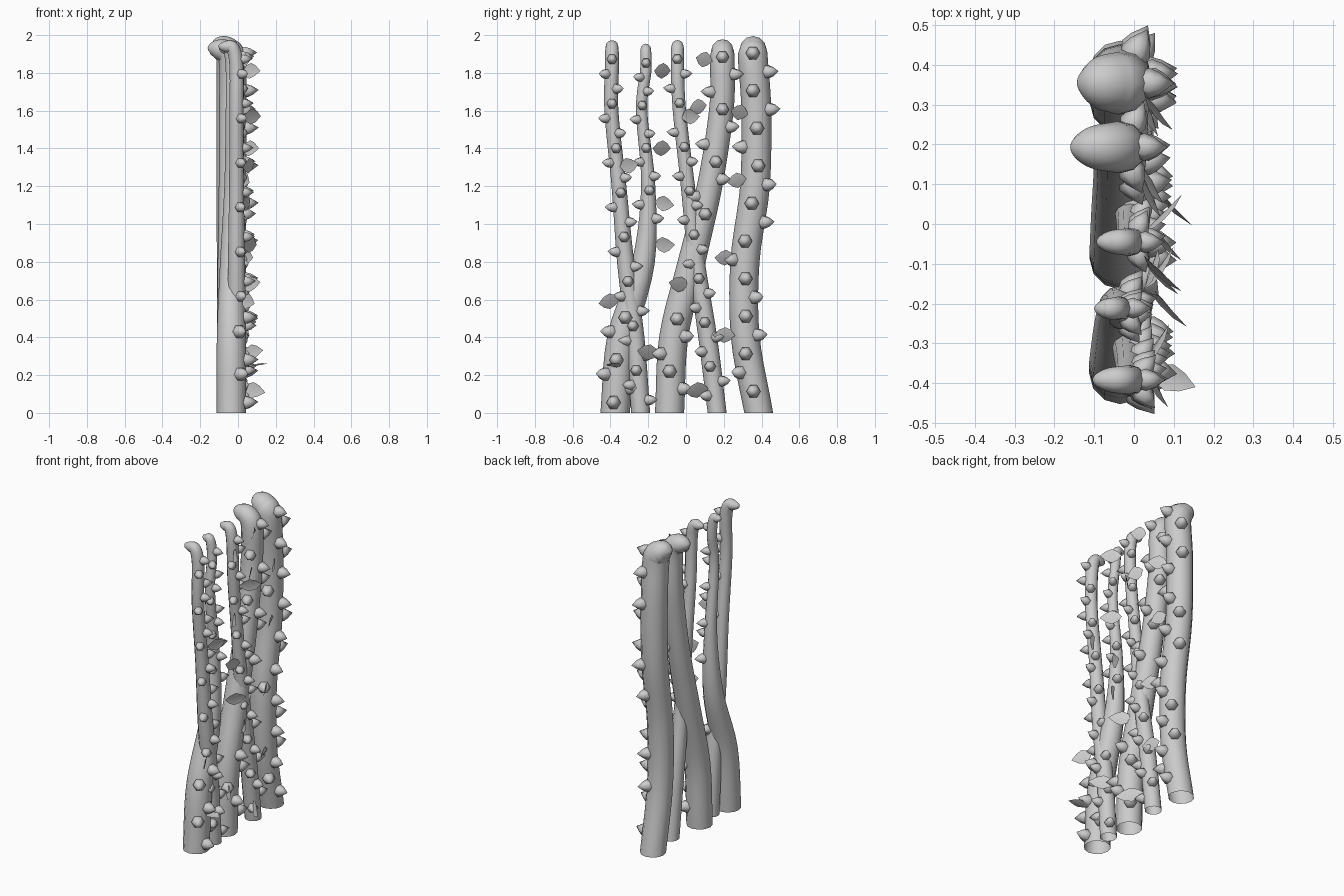
import bpy, bmesh, math
from mathutils import Vector

if "Cube" in bpy.data.objects:
    bpy.data.objects.remove(bpy.data.objects["Cube"])

SIDES = 12
UP = Vector((0, 0, 1))


def finish(bm, name, angle):
    bmesh.ops.recalc_face_normals(bm, faces=bm.faces[:])
    me = bpy.data.meshes.new(name)
    bm.to_mesh(me)
    bm.free()
    ob = bpy.data.objects.new(name, me)
    bpy.context.collection.objects.link(ob)
    bpy.ops.object.select_all(action='DESELECT')
    ob.select_set(True)
    bpy.context.view_layer.objects.active = ob
    bpy.ops.object.shade_smooth_by_angle(angle=math.radians(angle))


def smooth_path(v, steps=5):
    """Catmull-Rom through (x, y, z, radius) points."""
    v = [2 * v[0] - v[1]] + v + [2 * v[-1] - v[-2]]
    out = []
    for i in range(1, len(v) - 2):
        a, b, c, d = v[i - 1:i + 3]
        for k in range(steps):
            t = k / steps
            out.append(0.5 * (2 * b + (c - a) * t + (2 * a - 5 * b + 4 * c - d) * t * t
                              + (3 * b - a - 3 * c + d) * t ** 3))
    return out + [v[-2]]


def skin(bm, rings, tip):
    """Join the rings and close to a point; the foot stays open."""
    n = len(rings[0])
    for k in range(n):
        j = (k + 1) % n
        for a, b in zip(rings, rings[1:]):
            bm.faces.new((a[k], a[j], b[j], b[k]))
        bm.faces.new((rings[-1][k], rings[-1][j], tip))


def ring(bm, c, u, w, r, n):
    return [bm.verts.new(c + r * (u * math.cos(a) + w * math.sin(a)))
            for a in (2 * math.pi * k / n for k in range(n))]


def tube(bm, path):
    rings = []
    for i, p in enumerate(path[:-1]):
        t = (path[i + 1] - path[i - 1]).to_3d().normalized() if i else UP
        n = Vector((0, 1, 0))
        n = (n - t * n.dot(t)).normalized()
        rings.append(ring(bm, p.to_3d(), n, t.cross(n), p[3], SIDES))
    skin(bm, rings, bm.verts.new(path[-1].to_3d()))


def thorn(bm, base, d, length, rad):
    """Six-sided bulging spike."""
    d = d.normalized()
    u = d.cross(UP).normalized()
    rings = [ring(bm, base + d * h * length, u, u.cross(d), rad * s, 6)
             for h, s in ((-.15, .8), (.15, 1), (.5, .72))]
    skin(bm, rings, bm.verts.new(base + d * length))


def leaf(bm, a, d, width, side):
    """Pointed leaf blade, slightly folded along the midrib."""
    w = (side - d * side.dot(d) / d.length_squared).normalized()
    n = d.normalized().cross(w) * .006
    mid = [bm.verts.new(a + d * t) for t in (0, .2, .45, .72, 1)]
    for s in (1, -1):
        e = [bm.verts.new(m.co + w * s * width * h + n)
             for m, h in zip(mid[1:4], (.33, .5, .35))]
        bm.faces.new((mid[0], mid[1], e[0]))
        bm.faces.new((mid[1], mid[2], e[1], e[0]))
        bm.faces.new((mid[2], mid[3], e[2], e[1]))
        bm.faces.new((mid[3], mid[4], e[2]))


def centre(path, z):
    """Point and radius of a stem at height z."""
    for a, b in zip(path, path[1:]):
        if a.z <= z <= b.z:
            return a.lerp(b, (z - a.z) / (b.z - a.z))


def stem(name, ys, r0, r1, x, top, hook, cycle, behind):
    # body: y given every 0.4 of height, radius eased from r0 to r1
    pts = []
    for i, y in enumerate(ys[:-1]):
        t = max(0, min(1, (i * .4 - .3) / 1.2))
        pts.append(Vector((x, y, i * .4, r0 + (r1 - r0) * t * t * (3 - 2 * t))))
    # backward hook with a rounded tip
    for f, drop, s in ((0, .14, 1), (.2, 1.1 * r1, .95), (.6, .85 * r1, .8),
                       (.9, .85 * r1, .42), (1, .9 * r1, 0)):
        pts.append(Vector((x - f * hook, ys[-1], top - drop, r1 * s)))
    path = smooth_path(pts)
    bm = bmesh.new()
    tube(bm, path)
    finish(bm, name, 50)

    # thorns cycle front / right / left down the exposed side
    bm = bmesh.new()
    z, i = top - .1, 0
    while z > .04:
        if not (behind and .55 < z < 1.0):
            c = centre(path, z)
            deg = {'f': 0, 'r': 56, 'l': -56}[cycle[i % len(cycle)]]
            a = math.radians(deg + 9 * math.sin(i * 2.3))
            d = Vector((math.cos(a), math.sin(a), .06))
            thorn(bm, c.to_3d() + d * c[3] * .9, d, .043 + .4 * c[3], .019 + .25 * c[3])
        z -= .06 + .5 * r1
        i += 1
    finish(bm, name + "_thorns", 65)


# Thick and tapered stems stand behind, two thin stems cross in front
stem("thick_outer_stem", (.385, .314, .312, .365, .372, .355),
     .076, .079, -.035, 2.0, .105, "frfrfl", False)
stem("thick_inner_stem", (-.087, -.065, .03, .125, .187, .193),
     .077, .065, -.035, 1.98, .125, "frl", True)
stem("thin_middle_stem", (.165, .115, .055, .01, -.035, -.045),
     .05, .035, -.008, 1.97, .087, "frl", False)
stem("thin_outer_stem", (-.24, -.27, -.32, -.355, -.395, -.392),
     .05, .037, -.008, 1.97, .097, "flr", False)
stem("tapered_stem", (-.375, -.34, -.225, -.2, -.235, -.213),
     .078, .03, -.035, 1.95, .065, "flr", True)

# Leaves grow sideways out of the stems: those to the left, then those to the right
LEFT = ((-.08, 1.81), (.14, 1.86), (.11, 1.63), (-.08, 1.4), (.33, 1.58), (.32, 1.24),
        (.26, .82), (.02, .67), (-.35, .6), (.26, .41), (-.14, .31), (.12, .13))
RIGHT = ((-.02, 1.57), (-.35, 1.3), (-.165, 1.12), (-.165, .89))
bm = bmesh.new()
for group, sign in ((LEFT, -1), (RIGHT, 1)):
    for i, (y, z) in enumerate(group):
        length = .125 - .02 * z
        out = .065 + .03 * math.sin(i * 1.9 + z) + (.03 if z < .35 else 0)
        d = Vector((out, sign * length, .025 * math.sin(i * 2.1)))
        leaf(bm, Vector((.025, y, z)), d, .085, Vector((.25, 0, 1)))
# one leaf pointing straight outward near the foot
leaf(bm, Vector((.035, -.365, .24)), Vector((.12, -.045, .02)), .07, Vector((.1, 1, .1)))
finish(bm, "leaves", 40)
